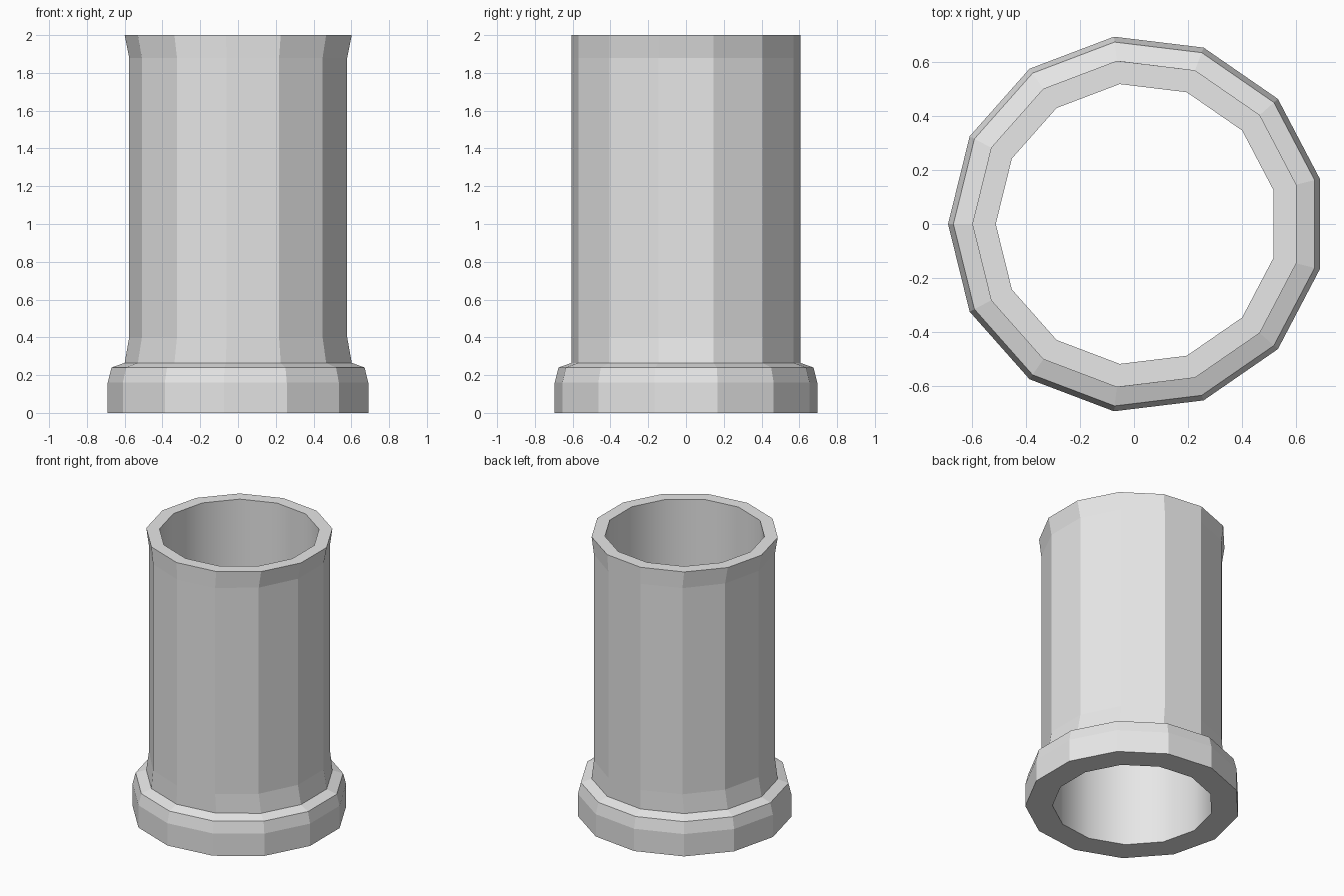
import bpy
import bmesh
from math import cos, sin, pi

cube = bpy.data.objects.get("Cube")
if cube:
    bpy.data.objects.remove(cube, do_unlink=True)

SIDES = 13
AXIS_X = 0.01   # an odd-sided ring is wider on its pointed side
WAIST = 0.96    # the shaft is narrowed across its width only

# Pale grey surface
grey = bpy.data.materials.new("pale_grey")
grey.use_nodes = True
colour = (0.8, 0.8, 0.8, 1)
grey.diffuse_color = colour
grey.node_tree.nodes["Principled BSDF"].inputs["Base Color"].default_value = colour


def add_ring(bm, radius, z, width=1.0):
    """One polygon ring with a corner pointing to -x."""
    angles = [pi + 2 * pi * i / SIDES for i in range(SIDES)]
    return [bm.verts.new((width * (AXIS_X + radius * cos(a)), radius * sin(a), z))
            for a in angles]


# Closed profile: foot collar, shaft, flared rim, then the bore
profile = [
    (0.70, 0.0, 1),
    (0.70, 0.16, 1),
    (0.68, 0.24, 1),
    (0.61, 0.265, 1),
    (0.61, 0.40, WAIST),
    (0.61, 1.88, WAIST),
    (0.61, 2.0, 1),
    (0.523, 2.0, 1),
    (0.523, 0.0, 1),
]
BORE = 7  # profile segment that forms the inner wall

bm = bmesh.new()
rings = [add_ring(bm, *p) for p in profile]
for k, lower in enumerate(rings):
    upper = rings[(k + 1) % len(rings)]
    for i in range(SIDES):
        j = (i + 1) % SIDES
        face = bm.faces.new((lower[i], lower[j], upper[j], upper[i]))
        face.smooth = k == BORE

# Keep the two mouths of the smooth bore crisp
for ring in rings[BORE:]:
    for i in range(SIDES):
        bm.edges.get((ring[i], ring[(i + 1) % SIDES])).smooth = False
bmesh.ops.recalc_face_normals(bm, faces=bm.faces)

mesh = bpy.data.meshes.new("pipe")
bm.to_mesh(mesh)
bm.free()
mesh.materials.append(grey)
pipe = bpy.data.objects.new("pipe", mesh)
bpy.context.collection.objects.link(pipe)
